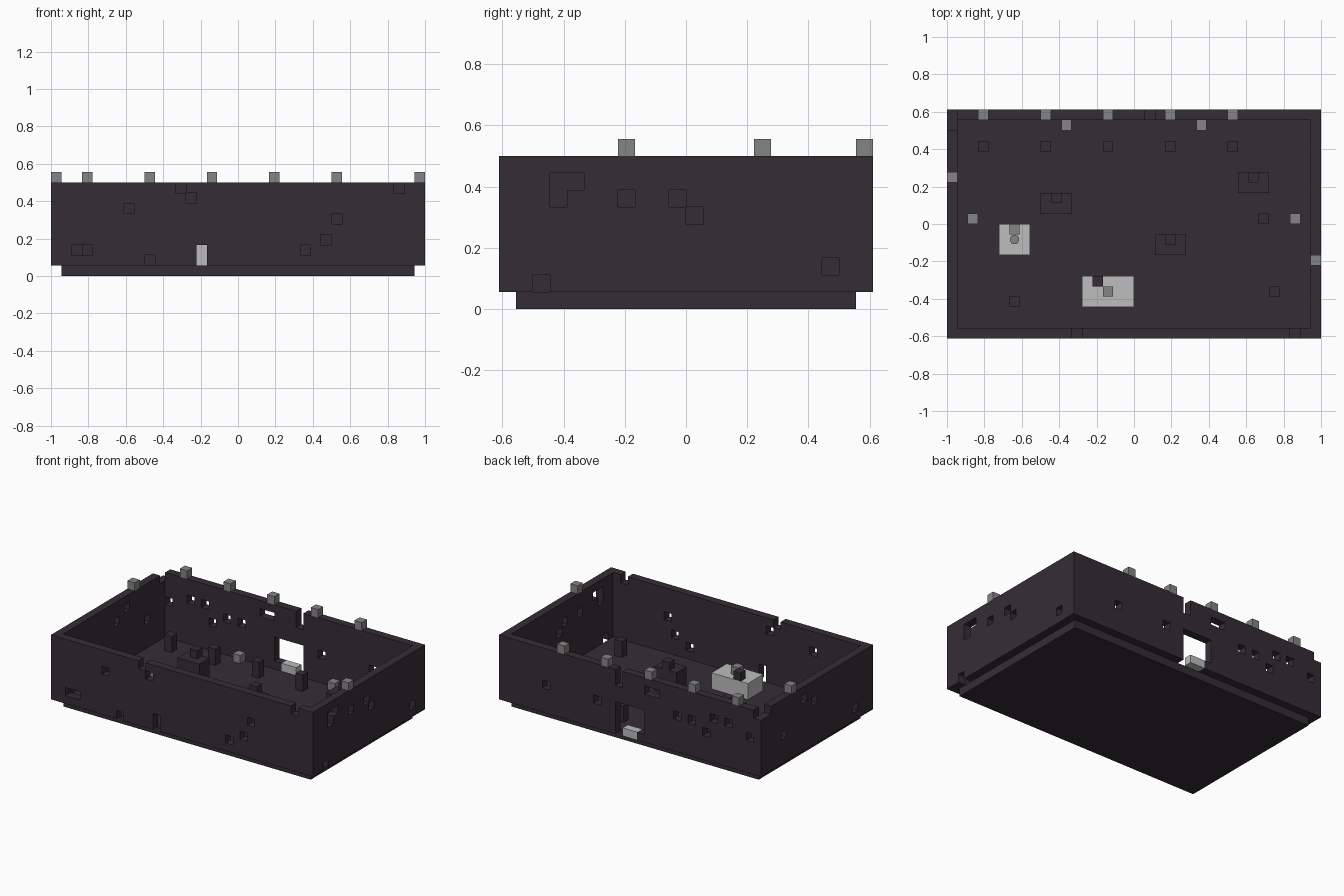
import bpy
import bmesh
from mathutils import Vector

cube = bpy.data.objects.get("Cube")
if cube:
    bpy.data.objects.remove(cube, do_unlink=True)

# Block grid: 36 x 22 cells on plan
NX, NY, TOP = 36, 22, 9
U = 2 / NX


def material(name, r, g, b):
    m = bpy.data.materials.new(name)
    m.use_nodes = True
    m.diffuse_color = (r, g, b, 1)
    m.node_tree.nodes["Principled BSDF"].inputs["Base Color"].default_value = (r, g, b, 1)
    return m


DARK = material("dark_stone", 0.036, 0.026, 0.036)
GREY = material("mid_grey", 0.235, 0.235, 0.235)
LIGHT = material("light_grey", 0.51, 0.51, 0.51)


def place(x, y, z):
    return Vector(((x - NX / 2) * U, (y - NY / 2) * U, z * U))


def finish(name, bm, mat):
    mesh = bpy.data.meshes.new(name)
    bmesh.ops.recalc_face_normals(bm, faces=bm.faces)
    bm.to_mesh(mesh)
    bm.free()
    mesh.materials.append(mat)
    obj = bpy.data.objects.new(name, mesh)
    bpy.context.collection.objects.link(obj)
    return obj


def box(name, cell, size, mat):
    """Box from its lowest cell and its size in cells."""
    bm = bmesh.new()
    bmesh.ops.create_cube(bm, size=1)
    for v in bm.verts:
        v.co = place(*(c + s * (p + 0.5) for c, s, p in zip(cell, size, v.co)))
    return finish(name, bm, mat)


def block_shell(name, cells, mat):
    """Outer skin of a set of cells."""
    bm = bmesh.new()
    for c in cells:
        for axis in range(3):
            for side in (0, 1):
                near = list(c)
                near[axis] += 2 * side - 1
                if tuple(near) in cells:
                    continue
                a, b = (axis + 1) % 3, (axis + 2) % 3
                verts = []
                for da, db in ((0, 0), (1, 0), (1, 1), (0, 1)):
                    p = list(c)
                    p[axis] += side
                    p[a] += da
                    p[b] += db
                    verts.append(bm.verts.new(place(*p)))
                bm.faces.new(verts if side else verts[::-1])
    bmesh.ops.remove_doubles(bm, verts=bm.verts, dist=U / 100)
    return finish(name, bm, mat)


# Floor plate
box("floor_plate", (1, 1, 0), (NX - 2, NY - 2, 1), DARK)

# Perimeter walls with broken openings, given as (along, up)
front_holes = [(2, 2), (3, 2), (7, 6), (9, 1), (12, 8), (13, 7), (14, 1), (14, 2),
               (24, 2), (26, 3), (27, 5), (33, 8)]
back_holes = [(1, 5), (4, 6), (6, 6), (7, 4), (9, 5), (11, 5), (14, 7), (15, 7),
              (19, 7), (19, 8), (22, 4), (29, 4)]
right_holes = [(2, 1), (3, 6), (3, 7), (4, 7), (7, 6), (10, 6), (11, 5), (19, 2)]
left_holes = [(3, 2), (11, 6), (13, 7), (17, 4), (20, 8), (21, 8)]
doorway = [(i, k) for i in range(16, 20) for k in range(1, 5) if (i, k) != (16, 1)]

cells = {(i, j, k) for i in range(NX) for j in range(NY) for k in range(1, TOP)
         if i in (0, NX - 1) or j in (0, NY - 1)}
cells -= {(i, 0, k) for i, k in front_holes}
cells -= {(i, NY - 1, k) for i, k in back_holes + doorway}
cells -= {(NX - 1, j, k) for j, k in right_holes}
cells -= {(0, j, k) for j, k in left_holes}
block_shell("perimeter_walls", cells, DARK)

# Grey blocks along the wall tops
for n, i in enumerate(range(3, 28, 6)):
    box(f"back_wall_block_{n}", (i, NY - 1, TOP), (1, 1, 1), GREY)
box("left_wall_block", (0, 15, TOP), (1, 1, 1), GREY)
box("right_wall_block", (NX - 1, 7, TOP), (1, 1, 1), GREY)

# Grey blocks on the floor
for n, (i, j) in enumerate([(11, 20), (24, 20), (2, 11), (33, 11)]):
    box(f"floor_block_{n}", (i, j, 1), (1, 1, 1), GREY)

# Short dark posts
posts = [(i, 18) for i in range(3, 28, 6)] + [(30, 11), (31, 4), (6, 3)]
for n, (i, j) in enumerate(posts):
    box(f"post_{n}", (i, j, 1), (1, 1, 2), DARK)

# Dark pedestals, each with a block at the rear
for n, (i, j) in enumerate([(9, 12), (28, 14), (20, 8)]):
    box(f"pedestal_{n}", (i, j, 1), (3, 2, 3), DARK)
    box(f"pedestal_block_{n}", (i + 1, j + 1, 4), (1, 1, 1), DARK)

# Light counter with its two blocks
box("counter", (13, 3, 1), (5, 3, 2), LIGHT)
box("counter_grey_block", (15, 4, 3), (1, 1, 1), GREY)
box("counter_dark_block", (14, 5, 3), (1, 1, 1), DARK)

# Light platform with a seat and a round stool
box("platform", (5, 8, 1), (3, 3, 1), LIGHT)
box("platform_block", (6, 10, 2), (1, 1, 1), GREY)
bm = bmesh.new()
bmesh.ops.create_cone(bm, cap_ends=True, segments=16, radius1=U * 0.45,
                      radius2=U * 0.45, depth=U * 0.8)
bmesh.ops.translate(bm, verts=bm.verts, vec=place(6.5, 9.5, 2.4))
finish("platform_stool", bm, GREY)

# Light step in the doorway
box("door_step", (17, NY - 1, 1), (2, 1, 1), LIGHT)
